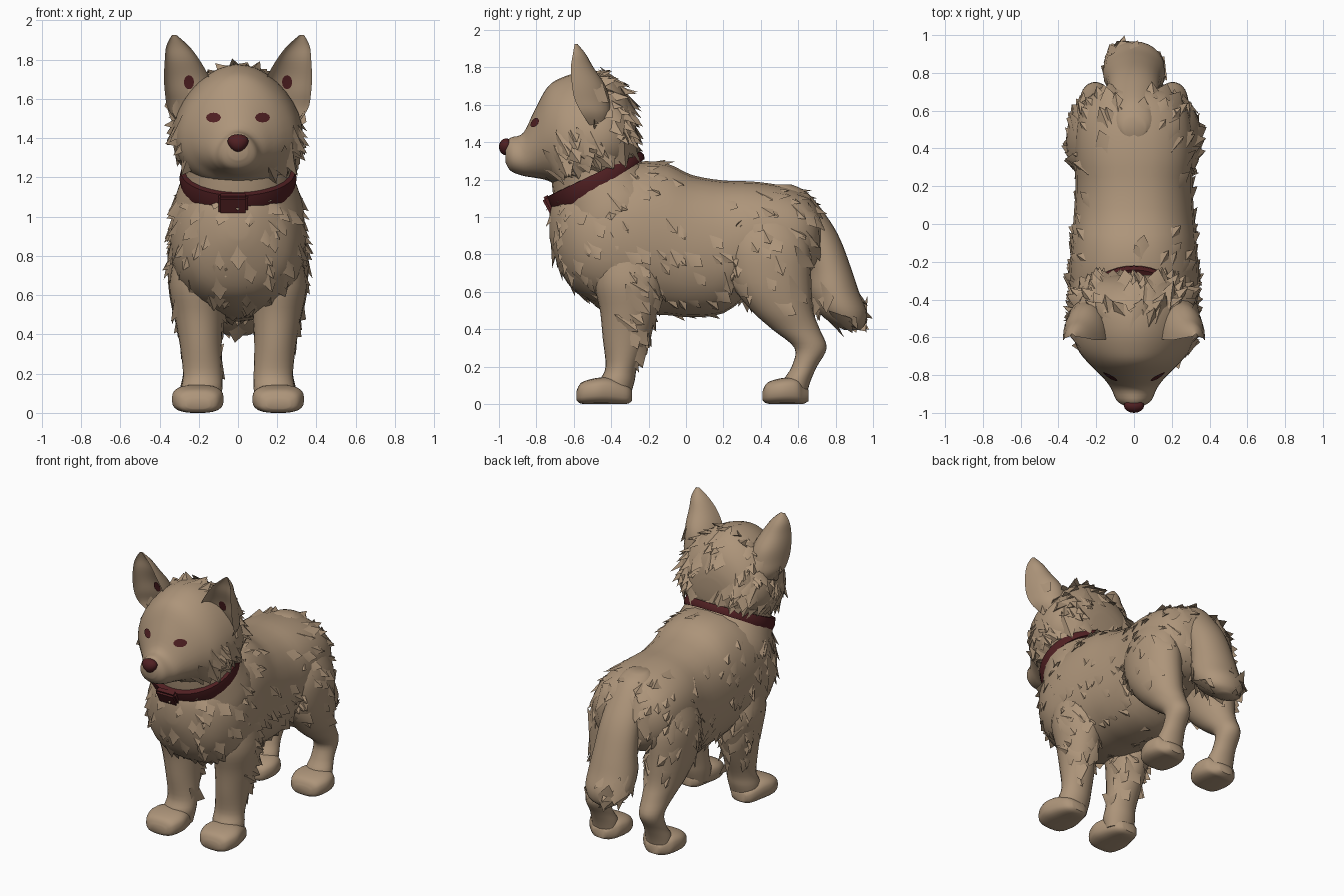
import bpy, bmesh, math, random
from mathutils import Vector
from mathutils.bvhtree import BVHTree

if "Cube" in bpy.data.objects:
    bpy.data.objects.remove(bpy.data.objects["Cube"])

random.seed(4)


def material(name, rgb):
    m = bpy.data.materials.new(name)
    m.diffuse_color = (*rgb, 1)
    m.use_nodes = True
    m.node_tree.nodes["Principled BSDF"].inputs["Base Color"].default_value = m.diffuse_color
    return m


FUR = material("tan_fur", (0.42, 0.30, 0.195))
MAROON = material("dark_maroon", (0.08, 0.014, 0.016))
Y, Z = Vector((0, 1, 0)), Vector((0, 0, 1))


def finish(name, bm, mat, angle=42):
    me = bpy.data.meshes.new(name)
    bm.to_mesh(me)
    bm.free()
    me.materials.append(mat)
    ob = bpy.data.objects.new(name, me)
    bpy.context.collection.objects.link(ob)
    bpy.ops.object.select_all(action='DESELECT')
    ob.select_set(True)
    bpy.context.view_layer.objects.active = ob
    bpy.ops.object.shade_smooth_by_angle(angle=math.radians(angle))
    return ob


# Cross-section shapes
def oval(a):
    return math.cos(a), math.sin(a)


def egg(a):
    return math.cos(a) * (1 - 0.18 * math.sin(a)), math.sin(a)


def boxy(a, e=0.7):
    c, s = math.cos(a), math.sin(a)
    return math.copysign(abs(c) ** e, c), math.copysign(abs(s) ** e, s)


def barrel(a):
    return boxy(a, 0.88)


def cupped(a):
    s = math.sin(a)
    return math.cos(a), s if s > 0 else -0.5 * s


def resample(rings, k):
    """Catmull-Rom smoothing of the ring list."""
    out, n = [], len(rings)
    for i in range(n - 1):
        p = [Vector(rings[min(max(j, 0), n - 1)]) for j in (i - 1, i, i + 1, i + 2)]
        for s in range(k):
            t = s / k
            out.append(0.5 * (2 * p[1] + (p[2] - p[0]) * t
                              + (2 * p[0] - 5 * p[1] + 4 * p[2] - p[3]) * t * t
                              + (3 * p[1] - p[0] - 3 * p[2] + p[3]) * t ** 3))
    return out + [Vector(rings[-1])]


def add_tufts(bm, count, flow, mask, lift):
    """Broad, flat clumps of fur that rise out of the skin along the flow direction."""
    bm.normal_update()
    spots = [(f.calc_center_median(), f.normal.copy(), f.calc_area()) for f in bm.faces
             if len(f.verts) == 4]
    spots = [s for s in spots if mask(s[0])]
    for c, n, _ in random.choices(spots, [s[2] for s in spots], k=count):
        d = flow + Vector([random.uniform(-0.35, 0.35) for _ in range(3)])
        d = (d - n * d.dot(n)).normalized()
        side = n.cross(d)
        c = c + side * random.uniform(-0.03, 0.03) + d * random.uniform(-0.03, 0.03)
        size = random.uniform(0.06, 0.11)
        up = lift * random.uniform(0.5, 1.2)
        pts = [c - d * size * 1.1 - n * 0.014, c + side * size * 0.6 - n * 0.016,
               c - side * size * 0.6 - n * 0.016, c + n * up * 0.35,
               c + d * size * 0.75 + n * up]
        v = [bm.verts.new(p) for p in pts]
        for f in ((0, 1, 3), (0, 3, 2), (1, 4, 3), (2, 3, 4), (1, 2, 4)):
            bm.faces.new([v[i] for i in f])


def loft(name, rings, v=Y, shape=oval, sides=24, k=4, tufts=0,
         flow=Vector((0, 0.6, -0.8)), mask=lambda c: True, lift=0.025):
    """Skin rings of (x, y, z, half_width, half_depth); width runs along x, depth along v."""
    bm = bmesh.new()
    loops = []
    for r in resample(rings, k):
        loop = []
        for i in range(sides):
            cu, cv = shape(2 * math.pi * i / sides)
            loop.append(bm.verts.new(Vector(r[:3]) + Vector((cu * r[3], 0, 0)) + v * cv * r[4]))
        loops.append(loop)
    for a, b in zip(loops, loops[1:]):
        for i in range(sides):
            j = (i + 1) % sides
            bm.faces.new((a[i], a[j], b[j], b[i]))
    bm.faces.new(loops[0])
    bm.faces.new(loops[-1])
    bmesh.ops.recalc_face_normals(bm, faces=bm.faces)
    if tufts:
        add_tufts(bm, tufts, flow, mask, lift)
    return finish(name, bm, FUR, 50)


def along_y(x, data):
    return [(x, y, z, rx, rz) for y, z, rx, rz in data]


def upright(s, data):
    """Rows of (z, y_front, y_back, x, half_width)."""
    return [(s * x, (a + b) / 2, z, rx, (b - a) / 2) for z, a, b, x, rx in data]


# Torso, chest to rump
loft("torso", along_y(0, [
    (-0.73, 0.95, 0.05, 0.06), (-0.71, 0.95, 0.12, 0.14), (-0.655, 0.92, 0.22, 0.24),
    (-0.58, 0.89, 0.29, 0.30), (-0.45, 0.88, 0.34, 0.355), (-0.27, 0.89, 0.345, 0.405),
    (-0.1, 0.88, 0.33, 0.405), (0.03, 0.845, 0.32, 0.38), (0.2, 0.84, 0.31, 0.355),
    (0.35, 0.89, 0.315, 0.30), (0.5, 0.905, 0.31, 0.265), (0.62, 0.9, 0.28, 0.23),
    (0.70, 0.9, 0.2, 0.16), (0.73, 0.9, 0.07, 0.06)]), v=Z, shape=barrel, tufts=210, k=3,
    mask=lambda c: c.z < 1.12 or c.y > 0.4 or c.y < -0.05)

# Neck, tilted to match the collar
TILT = Vector((0, 0.875, 0.484))
loft("neck", [(0, -0.36, 0.88, 0.33, 0.34), (0, -0.40, 1.03, 0.335, 0.32),
              (0, -0.45, 1.14, 0.305, 0.27), (0, -0.49, 1.23, 0.27, 0.25),
              (0, -0.51, 1.32, 0.27, 0.24)], v=TILT, tufts=60,
     mask=lambda c: c.z < 1.07 + 0.55 * (c.y + 0.475))

# Head with muzzle
head = loft("head", along_y(0, [
    (-0.965, 1.345, 0.045, 0.055), (-0.935, 1.335, 0.09, 0.09), (-0.87, 1.335, 0.12, 0.115),
    (-0.81, 1.39, 0.165, 0.18), (-0.74, 1.445, 0.235, 0.25), (-0.66, 1.452, 0.295, 0.295),
    (-0.55, 1.46, 0.322, 0.315), (-0.42, 1.475, 0.32, 0.285), (-0.33, 1.46, 0.27, 0.22),
    (-0.285, 1.43, 0.2, 0.15), (-0.27, 1.42, 0.1, 0.08)]), v=Z, shape=egg, sides=32,
    tufts=140, lift=0.042,
    mask=lambda c: c.y > -0.68 and (c.z < 1.45 or c.y > -0.47))

# Tail hanging behind the rump
loft("tail", upright(1, [
    (1.175, 0.46, 0.56, 0, 0.06), (1.13, 0.42, 0.65, 0, 0.11), (1.0, 0.52, 0.755, 0, 0.13),
    (0.88, 0.61, 0.825, 0, 0.135), (0.72, 0.65, 0.885, 0, 0.147), (0.6, 0.655, 0.925, 0, 0.163),
    (0.5, 0.70, 0.965, 0, 0.16), (0.43, 0.78, 0.96, 0, 0.125), (0.395, 0.85, 0.93, 0, 0.05)]),
    tufts=20, mask=lambda c: c.z < 0.57, flow=Vector((0, 0.6, -0.5)))

for s, side in ((-1, "left"), (1, "right")):
    # Front leg with a feathered back edge
    loft("front_leg_" + side, upright(s, [
        (0.04, -0.44, -0.30, 0.19, 0.095), (0.12, -0.46, -0.275, 0.185, 0.105),
        (0.2, -0.43, -0.26, 0.18, 0.10), (0.35, -0.445, -0.20, 0.19, 0.107),
        (0.5, -0.46, -0.15, 0.20, 0.125), (0.65, -0.49, -0.12, 0.21, 0.14),
        (0.82, -0.48, -0.16, 0.21, 0.11)]), tufts=34,
        mask=lambda c: c.z > 0.22 and c.y > -0.33)
    # Hind leg with thigh and hock
    loft("hind_leg_" + side, upright(s, [
        (0.03, 0.53, 0.64, 0.205, 0.09), (0.12, 0.52, 0.665, 0.205, 0.09),
        (0.2, 0.565, 0.70, 0.205, 0.075), (0.3, 0.58, 0.752, 0.205, 0.078),
        (0.4, 0.46, 0.715, 0.205, 0.095), (0.5, 0.35, 0.68, 0.21, 0.12),
        (0.65, 0.24, 0.67, 0.215, 0.14), (0.85, 0.22, 0.66, 0.215, 0.138),
        (1.02, 0.3, 0.58, 0.2, 0.08)]), tufts=45, mask=lambda c: c.z > 0.5)
    # Paws
    for part, y0, back in (("front_paw_", -0.585, 0.295), ("hind_paw_", 0.41, 0.245)):
        loft(part + side, along_y(s * 0.205, [
            (y0, 0.045, 0.06, 0.025), (y0 + 0.025, 0.058, 0.105, 0.056),
            (y0 + 0.10, 0.069, 0.132, 0.069), (y0 + 0.18, 0.07, 0.118, 0.07),
            (y0 + back - 0.03, 0.053, 0.085, 0.053), (y0 + back, 0.045, 0.05, 0.03)]),
            v=Z, shape=boxy)
    # Cupped ear, its foot sunk in the head
    ear = loft("ear_" + side, [
        (s * 0.27, -0.50, 1.47, 0.03, 0.06), (s * 0.262, -0.555, 1.55, 0.095, 0.15),
        (s * 0.25, -0.595, 1.63, 0.122, 0.185), (s * 0.262, -0.61, 1.71, 0.115, 0.175),
        (s * 0.285, -0.615, 1.80, 0.088, 0.12), (s * 0.308, -0.605, 1.87, 0.057, 0.07),
        (s * 0.325, -0.595, 1.925, 0.012, 0.015)], shape=cupped, tufts=7, lift=0.02,
        mask=lambda c: c.z < 1.66 and c.y > -0.52)

    # Thin coloured patches that follow the surface: eye and inner ear
    for name, base, x, z, w, h in (("eye_", head, 0.125, 1.505, 0.038, 0.025),
                                   ("inner_ear_spot_", ear, 0.25, 1.685, 0.026, 0.036)):
        tree = BVHTree.FromPolygons([v.co for v in base.data.vertices],
                                    [p.vertices for p in base.data.polygons])
        bm = bmesh.new()

        def drop(dx, dz):
            hit = tree.ray_cast(Vector((s * (x + dx), -2, z + dz)), Y)[0]
            return bm.verts.new(hit - Y * 0.007)

        middle = drop(0, 0)
        rim = [drop(w * math.cos(i * math.pi / 6), h * math.sin(i * math.pi / 6))
               for i in range(12)]
        for i in range(12):
            f = bm.faces.new((middle, rim[i], rim[(i + 1) % 12]))
            f.normal_update()
            if f.normal.y > 0:
                f.normal_flip()
        finish(name + side, bm, MAROON)

# Nose
bm = bmesh.new()
bmesh.ops.create_uvsphere(bm, u_segments=16, v_segments=10, radius=1)
for v in bm.verts:
    v.co = Vector((v.co.x * 0.052 * (1 + 0.25 * v.co.z), -0.962 + v.co.y * 0.038,
                   1.375 + v.co.z * 0.045))
finish("nose", bm, MAROON)

# Collar band, deeper at the front
bm = bmesh.new()
axis = Vector((0, -0.484, 0.875))
loops = []
for i in range(40):
    a = 2 * math.pi * i / 40
    deep = 0.038 - 0.015 * math.sin(a)
    loops.append([bm.verts.new(Vector((0, -0.475, 1.195)) + axis * h * deep
                               + Vector((math.cos(a) * (0.287 + o), 0, 0))
                               + TILT * math.sin(a) * (0.274 + o))
                  for h, o in ((-1, -0.03), (-1, 0.004), (0, 0.012), (1, 0.004), (1, -0.03))])
for i in range(40):
    a, b = loops[i], loops[(i + 1) % 40]
    for j in range(5):
        bm.faces.new((a[j], b[j], b[(j + 1) % 5], a[(j + 1) % 5]))
bmesh.ops.recalc_face_normals(bm, faces=bm.faces)
finish("collar", bm, MAROON)

# Collar buckle
bm = bmesh.new()
bmesh.ops.create_cube(bm, size=1)
for v in bm.verts:
    v.co = (Vector((-0.025 + v.co.x * 0.15, -0.725, 1.065)) + axis * v.co.z * 0.105
            + TILT * v.co.y * 0.05)
bmesh.ops.bevel(bm, geom=bm.edges[:], offset=0.012, segments=2, affect='EDGES')
finish("collar_buckle", bm, MAROON)
